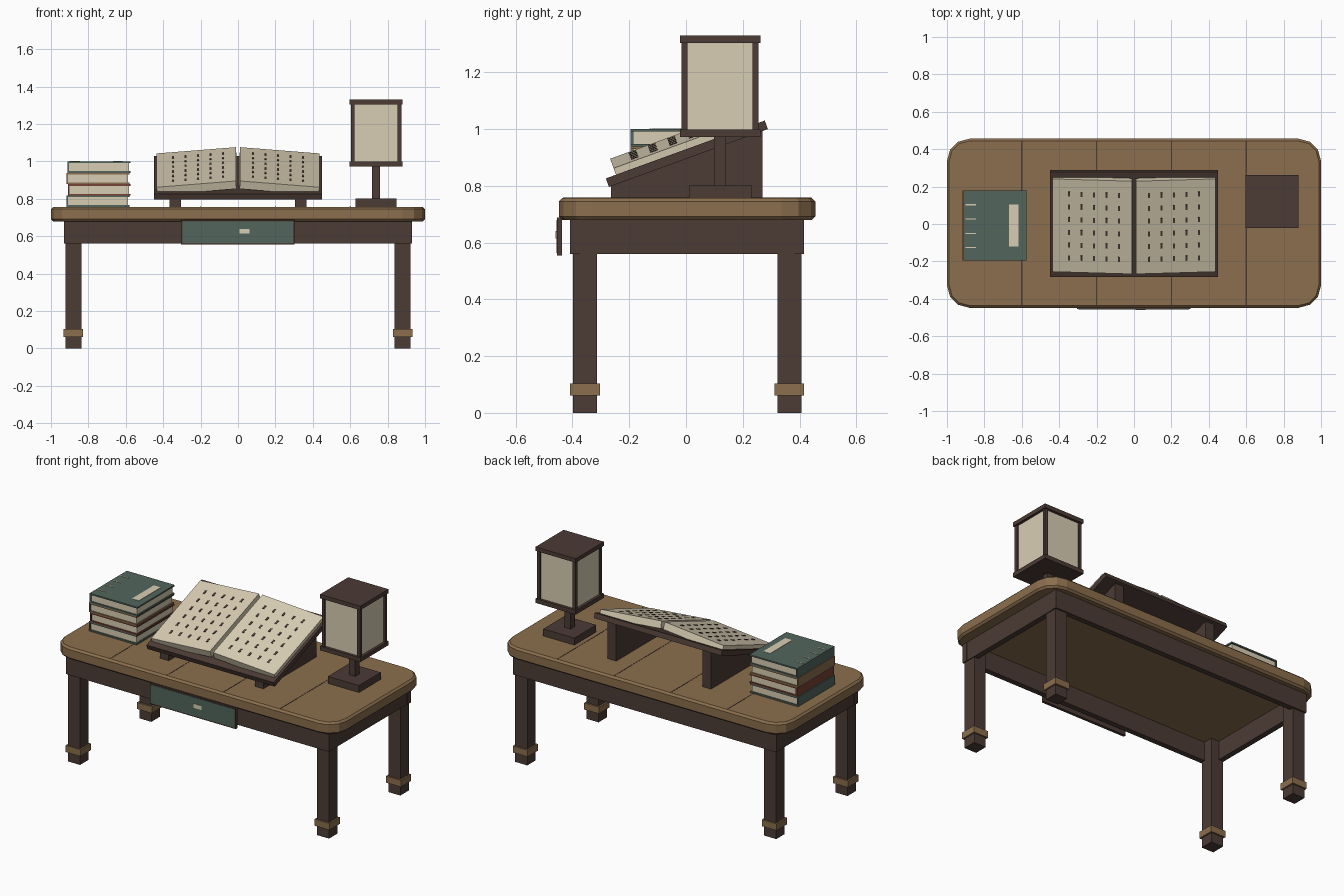
import bpy, bmesh, math
from mathutils import Matrix, Vector

if "Cube" in bpy.data.objects:
    bpy.data.objects.remove(bpy.data.objects["Cube"])


def mat(name, r, g, b):
    m = bpy.data.materials.new(name)
    lin = [((c / 255 + 0.055) / 1.055) ** 2.4 for c in (r, g, b)]
    m.diffuse_color = (*lin, 1)
    m.use_nodes = True
    m.node_tree.nodes["Principled BSDF"].inputs["Base Color"].default_value = m.diffuse_color
    return m


DARK = mat("dark wood", 76, 59, 53)
WOOD = mat("light wood", 139, 110, 77)
CREAM = mat("cream paper", 217, 206, 180)
GREEN = mat("muted green", 82, 102, 92)
RED = mat("dull red", 118, 66, 52)


def make(name, bm, material, matrix=None):
    if matrix:
        bm.transform(matrix)
    bmesh.ops.recalc_face_normals(bm, faces=bm.faces)
    me = bpy.data.meshes.new(name)
    bm.to_mesh(me)
    bm.free()
    me.materials.append(material)
    ob = bpy.data.objects.new(name, me)
    bpy.context.collection.objects.link(ob)
    return ob


def add_box(bm, x0, x1, y0, y1, z0, z1):
    m = Matrix.Translation(((x0 + x1) / 2, (y0 + y1) / 2, (z0 + z1) / 2)) @ \
        Matrix.Diagonal((x1 - x0, y1 - y0, z1 - z0, 1))
    bmesh.ops.create_cube(bm, size=1, matrix=m)


def boxes(name, material, items, matrix=None):
    bm = bmesh.new()
    for b in items:
        add_box(bm, *b)
    return make(name, bm, material, matrix)


OY = 0.004            # table sits slightly back because the drawer sticks out
TOP = 0.757


# Tabletop: rounded plan stacked in layers for chamfered rims
def outline(inset):
    pts, r = [], 0.12
    for q, (sx, sy) in enumerate(((1, 1), (-1, 1), (-1, -1), (1, -1))):
        for i in range(4):
            a = math.radians(90 * q + 30 * i)
            pts.append((sx * (1 - r) + (r - inset) * math.cos(a),
                        OY + sy * (0.452 - r) + (r - inset) * math.sin(a)))
    return pts


bm = bmesh.new()
rings = [[bm.verts.new((x, y, z)) for x, y in outline(i)]
         for z, i in ((0.68, 0.012), (0.692, 0), (TOP - 0.012, 0), (TOP, 0.012))]
for a, b in zip(rings, rings[1:]):
    for i in range(len(a)):
        j = (i + 1) % len(a)
        bm.faces.new((a[i], a[j], b[j], b[i]))
bm.faces.new(rings[0])
bm.faces.new(rings[-1])
make("tabletop", bm, WOOD)
boxes("plank_seams", DARK, [(x - 0.003, x + 0.003, OY - 0.438, OY + 0.438, TOP - 0.002, TOP + 0.001)
                            for x in (-0.6, -0.2, 0.2, 0.6)])

# Aprons, legs and foot cuffs
boxes("long_aprons", DARK, [(-0.93, 0.93, OY + s * 0.395 - 0.0175, OY + s * 0.395 + 0.0175, 0.56, 0.685)
                            for s in (-1, 1)])
boxes("end_aprons", DARK, [(s * 0.91 - 0.0175, s * 0.91 + 0.0175, OY - 0.38, OY + 0.38, 0.56, 0.685)
                           for s in (-1, 1)])
for sx, nx in ((-1, "left"), (1, "right")):
    for sy, ny in ((-1, "front"), (1, "back")):
        x, y = sx * 0.88, OY + sy * 0.36
        for part, m, h, z0, z1 in (("leg", DARK, 0.0425, 0, 0.68), ("cuff", WOOD, 0.0525, 0.061, 0.103)):
            boxes(f"{ny}_{nx}_{part}", m, [(x - h, x + h, y - h, y + h, z0, z1)])

# Drawer front with green panel and small pull
boxes("drawer_frame", DARK, [(-0.305, 0.302, -0.455, -0.437, 0.555, 0.688)])
boxes("drawer_panel", GREEN, [(-0.297, 0.294, -0.457, -0.45, 0.563, 0.68)])
boxes("drawer_pull", CREAM, [(0.008, 0.062, -0.459, -0.45, 0.614, 0.64)])

# Stack of books, spines facing left
z = TOP
books = ((GREEN, -0.918, -0.58), (RED, -0.91, -0.575), (WOOD, -0.918, -0.58), (GREEN, -0.912, -0.574))
for n, (m, x0, x1) in enumerate(books):
    h, t = 0.0607, 0.009
    y0, y1 = -0.195, 0.18
    boxes(f"book_{n + 1}_cover", m, [(x0, x1, y0, y1, z, z + t), (x0, x1, y0, y1, z + h - t, z + h),
                                     (x0, x0 + t, y0, y1, z + t, z + h - t)])
    boxes(f"book_{n + 1}_pages", CREAM, [(x0 + t, x1 - 0.008, y0 + 0.008, y1 - 0.008, z + t, z + h - t)])
    z += h
boxes("book_label", CREAM, [(-0.667, -0.617, -0.12, 0.103, z - 0.002, z + 0.002)])
boxes("book_ties", CREAM, [(-0.90, -0.846, y - 0.003, y + 0.003, z - 0.002, z + 0.002)
                           for y in (0.103, 0.026, -0.05, -0.125)])

# Reading stand: tilted board on two wedge supports
tilt = Matrix.Translation((0, 0.003, 0.913)) @ Matrix.Rotation(math.radians(20), 4, 'X')
boxes("stand_board", DARK, [(-0.45, 0.45, -0.298, 0.298, -0.016, 0.016)], tilt)
for s, n in ((-1, "left"), (1, "right")):
    bm = bmesh.new()
    prof = ((-0.265, TOP), (0.27, TOP), (0.27, 1.0), (-0.265, 0.805))
    f = bm.faces.new([bm.verts.new((s * 0.335 - 0.031, y, zz)) for y, zz in prof])
    ext = bmesh.ops.extrude_face_region(bm, geom=[f])
    bmesh.ops.translate(bm, vec=(0.062, 0, 0),
                        verts=[v for v in ext["geom"] if isinstance(v, bmesh.types.BMVert)])
    make(f"{n}_stand_support", bm, DARK)

# Open book: two page blocks rising to the gutter, with rows of ink marks
for s, n in ((-1, "left"), (1, "right")):
    page = tilt @ Matrix.Translation((s * 0.012, 0, 0.076)) @ Matrix.Rotation(s * math.radians(4.8), 4, 'Y')
    a, b = sorted((0, s * 0.425))
    boxes(f"{n}_pages", CREAM, [(a, b, -0.26, 0.268, -0.045, 0)], page)
    marks = []
    for c in range(5):
        for r in range(6):
            x, y = s * (0.068 + 0.067 * c), -0.178 + 0.0725 * r
            marks.append((x - 0.006, x + 0.006, y - 0.014, y + 0.014, -0.001, 0.0025))
    boxes(f"{n}_ink_marks", DARK, marks, page)

# Lantern lamp
LX, LY = 0.738, 0.12


def square(h, z0, z1):
    return (LX - h, LX + h, LY - h, LY + h, z0, z1)


boxes("lamp_base", DARK, [square(0.11, TOP, 0.802)])
boxes("lamp_post", DARK, [square(0.021, 0.80, 0.975)])
boxes("lamp_bottom_frame", DARK, [square(0.142, 0.972, 0.999)])
boxes("lamp_top_frame", DARK, [square(0.142, 1.304, 1.33)])
boxes("lamp_shade", CREAM, [square(0.125, 0.995, 1.31)])
boxes("lamp_corner_posts", DARK,
      [(LX + sx * 0.125 - 0.01, LX + sx * 0.125 + 0.01, LY + sy * 0.125 - 0.01, LY + sy * 0.125 + 0.01, 0.995, 1.31)
       for sx in (-1, 1) for sy in (-1, 1)])
